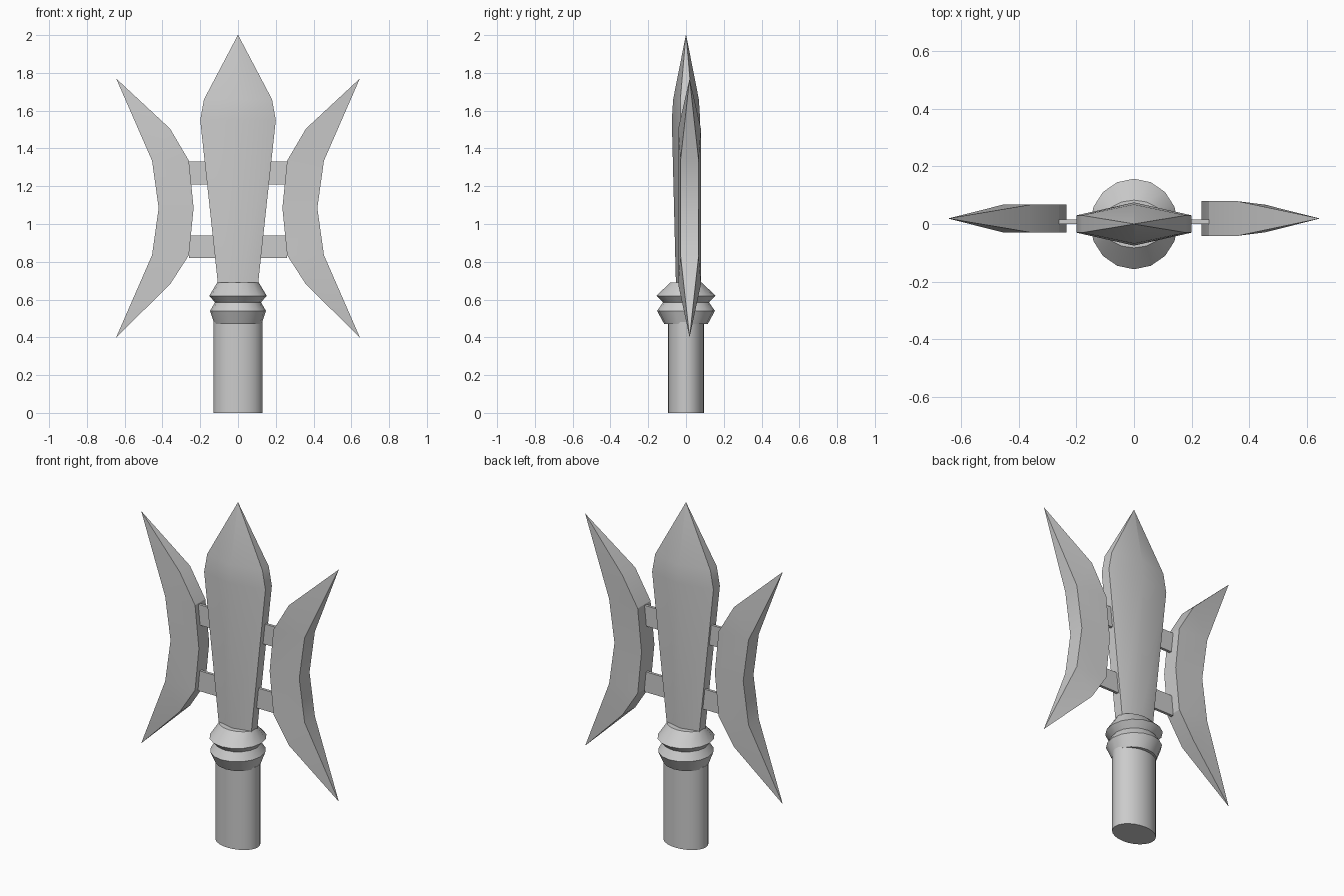
import bpy, bmesh, math

if "Cube" in bpy.data.objects:
    bpy.data.objects.remove(bpy.data.objects["Cube"])


def make(name, verts, faces, angle=30):
    me = bpy.data.meshes.new(name)
    me.from_pydata(verts, [], faces)
    bm = bmesh.new()
    bm.from_mesh(me)
    bmesh.ops.remove_doubles(bm, verts=bm.verts, dist=1e-5)
    bmesh.ops.recalc_face_normals(bm, faces=bm.faces)
    bm.to_mesh(me)
    bm.free()
    ob = bpy.data.objects.new(name, me)
    bpy.context.collection.objects.link(ob)
    bpy.ops.object.select_all(action='DESELECT')
    ob.select_set(True)
    bpy.context.view_layer.objects.active = ob
    bpy.ops.object.shade_smooth_by_angle(angle=math.radians(angle))
    return ob


def loft(name, rings):
    """Skin equal-length rings of points and cap both ends."""
    n = len(rings[0])
    verts = [p for r in rings for p in r]
    faces = [(k * n + i, k * n + (i + 1) % n, (k + 1) * n + (i + 1) % n, (k + 1) * n + i)
             for k in range(len(rings) - 1) for i in range(n)]
    faces.append(tuple(range(n)))
    last = (len(rings) - 1) * n
    faces.append(tuple(range(last, last + n)))
    return make(name, verts, faces)


def ellipse(rx, ry, z, n=16):
    return [(rx * math.cos(2 * math.pi * i / n), ry * math.sin(2 * math.pi * i / n), z)
            for i in range(n)]


# Oval shaft
loft("shaft", [ellipse(0.13, 0.096, z, 24) for z in (0, 0.48)])

# Double-ridged collar
loft("collar", [ellipse(*r) for r in (
    (0.125, 0.115, 0.47), (0.148, 0.153, 0.54), (0.122, 0.122, 0.585),
    (0.152, 0.157, 0.62), (0.11, 0.083, 0.69))])


# Central blade: half width, edge half thickness, ridge half thickness, height
def section(w, e, r, z):
    return [(w, -e, z), (w, e, z), (0, r, z), (-w, e, z), (-w, -e, z), (0, -r, z)]


sections = [(0.105, 0.028, 0.053, 0.67), (0.2, 0.03, 0.075, 1.55),
            (0.18, 0.03, 0.068, 1.66), (0.001, 0.0005, 0.001, 2.0)]
loft("spear_blade", [section(*s) for s in sections])

# Crossbars
for label, z in (("lower", 0.88), ("upper", 1.27)):
    loft(label + "_crossbar", [[(x, y, z + d) for y, d in (
        (0, -0.06), (0.016, -0.06), (0.016, 0.06), (0, 0.06))] for x in (-0.26, 0.26)])

# Crescent side blades
inner = [(0.36, 0.68), (0.26, 0.835), (0.235, 1.085), (0.26, 1.335), (0.36, 1.505)]
outer = [(0.455, 0.835), (0.42, 1.085), (0.455, 1.335)]
tips = [(0.645, 0.4), (0.645, 1.77)]
side_faces = [(8, 0, 5), (0, 1, 5), (1, 2, 6, 5), (2, 3, 7, 6), (3, 4, 7), (4, 9, 7)]
rim = [8, 0, 1, 2, 3, 4, 9, 7, 6, 5]


def crescent(name, sx, thick):
    half = [thick] * 5 + [0.048] * 3 + [0, 0]
    pts = inner + outer + tips
    verts = [(sx * x, 0.019 + s * h, z) for s in (-1, 1) for (x, z), h in zip(pts, half)]
    faces = side_faces + [tuple(i + 10 for i in f) for f in side_faces]
    for a, b in zip(rim, rim[1:] + rim[:1]):
        if a >= 8:
            faces.append((a, b, b + 10))
        elif b >= 8:
            faces.append((a, b, a + 10))
        else:
            faces.append((a, b, b + 10, a + 10))
    make(name, verts, faces, 20)


crescent("right_crescent", 1, 0.06)
crescent("left_crescent", -1, 0.048)
